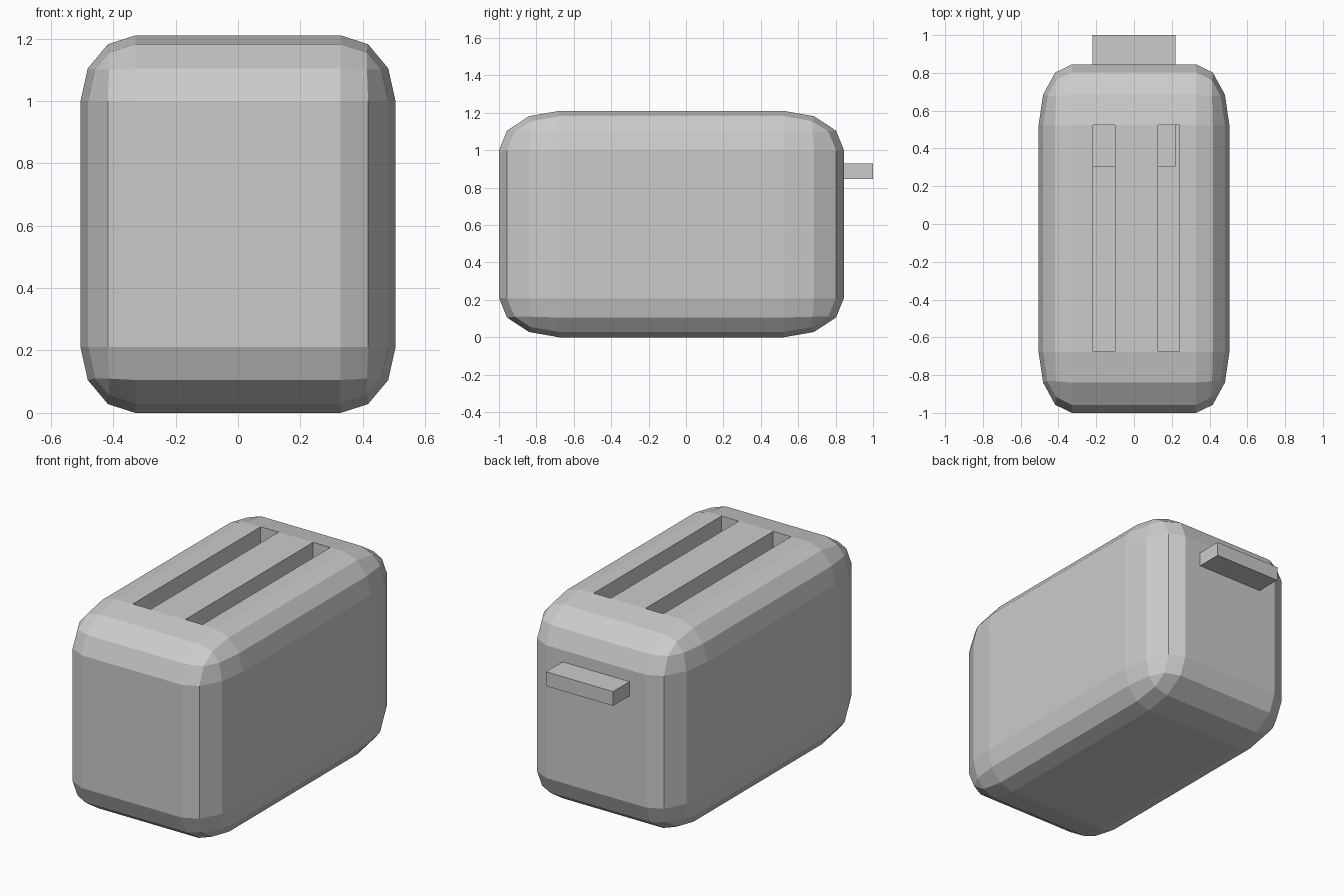
import bpy
import bmesh
from mathutils import Matrix

if "Cube" in bpy.data.objects:
    bpy.data.objects.remove(bpy.data.objects["Cube"])


def box(name, lo, hi, bevel=0.0):
    """Box between two corners; bevel is a fraction of each side, so it stretches with the box."""
    bm = bmesh.new()
    bmesh.ops.create_cube(bm, size=1.0)
    if bevel:
        bmesh.ops.bevel(bm, geom=bm.edges[:], offset=bevel, offset_type='OFFSET',
                        segments=3, profile=0.5, affect='EDGES')
    size = [h - l for l, h in zip(lo, hi)]
    centre = [(l + h) / 2 for l, h in zip(lo, hi)]
    bmesh.ops.transform(bm, matrix=Matrix.Translation(centre) @ Matrix.Diagonal((*size, 1)),
                        verts=bm.verts)
    mesh = bpy.data.meshes.new(name)
    bm.to_mesh(mesh)
    bm.free()
    obj = bpy.data.objects.new(name, mesh)
    bpy.context.collection.objects.link(obj)
    return obj


# Rounded toaster housing
housing = box("housing", (-0.505, -1.0, 0.0), (0.505, 0.845, 1.21), bevel=0.174)

# Two bread slots cut down from the top
for side, x0, x1 in (("left", -0.218, -0.10), ("right", 0.127, 0.24)):
    cutter = box(f"{side}_slot_cutter", (x0, -0.676, 0.21), (x1, 0.524, 1.4))
    cutter.hide_render = True
    cutter.hide_viewport = True
    cut = housing.modifiers.new(f"{side}_slot", 'BOOLEAN')
    cut.operation = 'DIFFERENCE'
    cut.solver = 'EXACT'
    cut.object = cutter

# Push-down lever, reaching inside as far as the slots
box("lever", (-0.22, 0.305, 0.845), (0.22, 1.0, 0.93))
